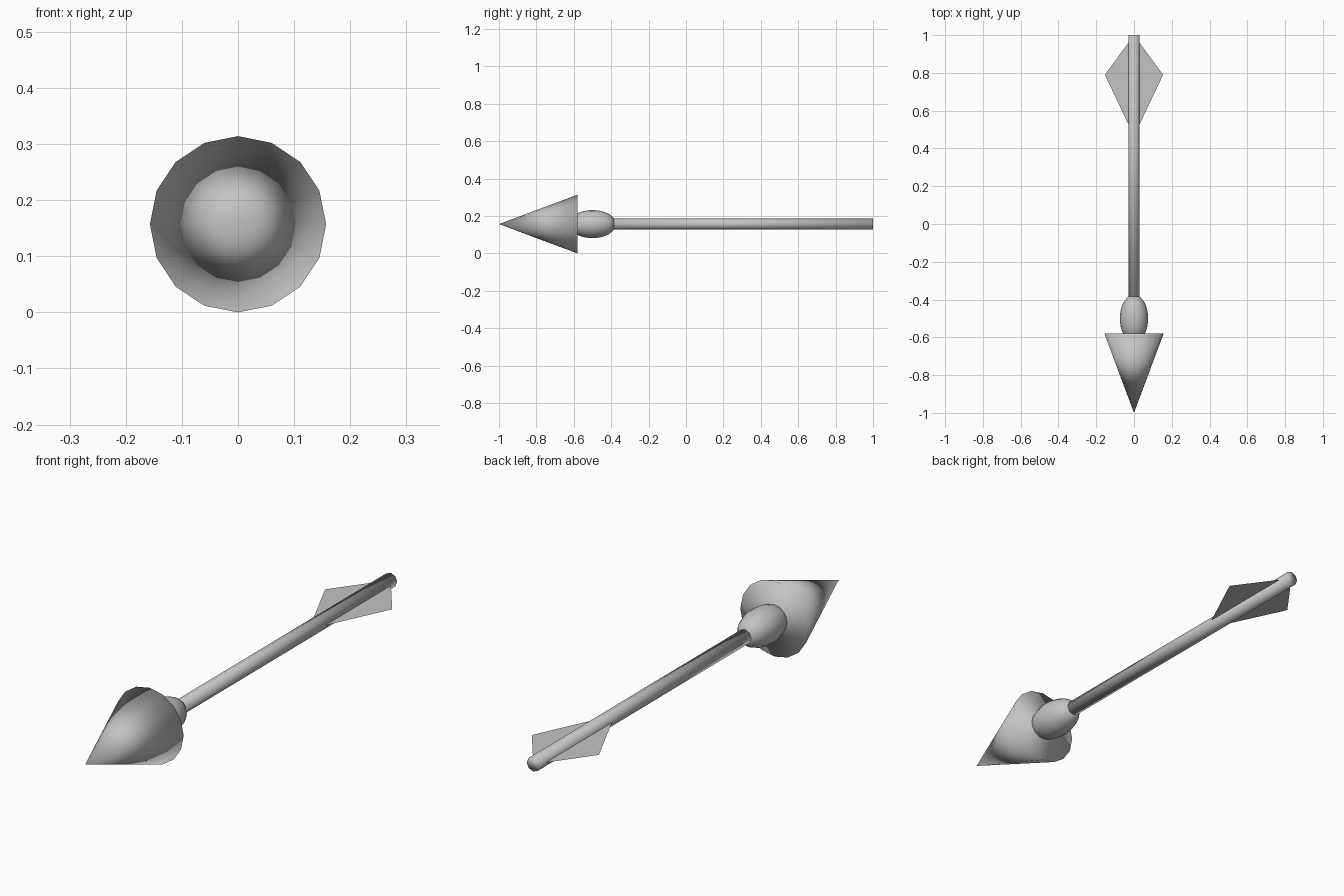
import bpy, math

if "Cube" in bpy.data.objects:
    bpy.data.objects.remove(bpy.data.objects["Cube"])

AXIS_Z = 0.157  # height of the arrow's centre line

grey = bpy.data.materials.new("light_grey")
grey.diffuse_color = (0.55, 0.55, 0.55, 1)
grey.use_nodes = True
grey.node_tree.nodes["Principled BSDF"].inputs["Base Color"].default_value = grey.diffuse_color


def add_part(name, verts, faces, smooth=True):
    mesh = bpy.data.meshes.new(name)
    mesh.from_pydata(verts, [], faces)
    mesh.materials.append(grey)
    for p in mesh.polygons:
        p.use_smooth = smooth
    ob = bpy.data.objects.new(name, mesh)
    bpy.context.collection.objects.link(ob)
    return ob


def lathe(name, profile, sides):
    """Turn (y, radius) points, front to back, round the arrow's axis."""
    verts, faces, rings = [], [], []
    for y, r in profile:
        start = len(verts)
        count = 1 if r == 0 else sides
        for i in range(count):
            a = 2 * math.pi * i / sides
            verts.append((r * math.sin(a), y, AXIS_Z + r * math.cos(a)))
        rings.append([start + i % count for i in range(sides)])
    for a, b in zip(rings, rings[1:]):
        for i in range(sides):
            j = (i + 1) % sides
            quad = [a[i], b[i], b[j], a[j]]
            faces.append(list(dict.fromkeys(quad)))
    # close open ends
    if profile[0][1] > 0:
        faces.append(rings[0])
    if profile[-1][1] > 0:
        faces.append(rings[-1][::-1])
    ob = lathe_ob = add_part(name, verts, faces)
    # make every face point outwards
    import bmesh
    bm = bmesh.new()
    bm.from_mesh(ob.data)
    bmesh.ops.recalc_face_normals(bm, faces=bm.faces)
    bm.to_mesh(ob.data)
    bm.free()
    return lathe_ob


# Pointed head: cone smoothly shaded over its rim
lathe("arrow_head", [(-1.0, 0), (-0.58, 0.157)], 16)

# Egg-shaped collar behind the head, cut flat where the shaft enters
collar = []
for k in range(9):
    y = -0.60 + 0.215 * k / 8
    collar.append((y, 0.075 * math.sqrt(1 - ((y + 0.5) / 0.127) ** 2)))
lathe("collar", collar, 16)

# Shaft
lathe("shaft", [(-0.42, 0.03), (1.0, 0.03)], 8)

# Flat feather vanes, one thin sheet on each side
for side, label in ((1, "right"), (-1, "left")):
    pts = [(0, 0.465, AXIS_Z), (side * 0.154, 0.79, AXIS_Z), (0, 1.0, AXIS_Z)]
    add_part(label + "_vane", pts, [(0, 1, 2) if side > 0 else (2, 1, 0)], False)
